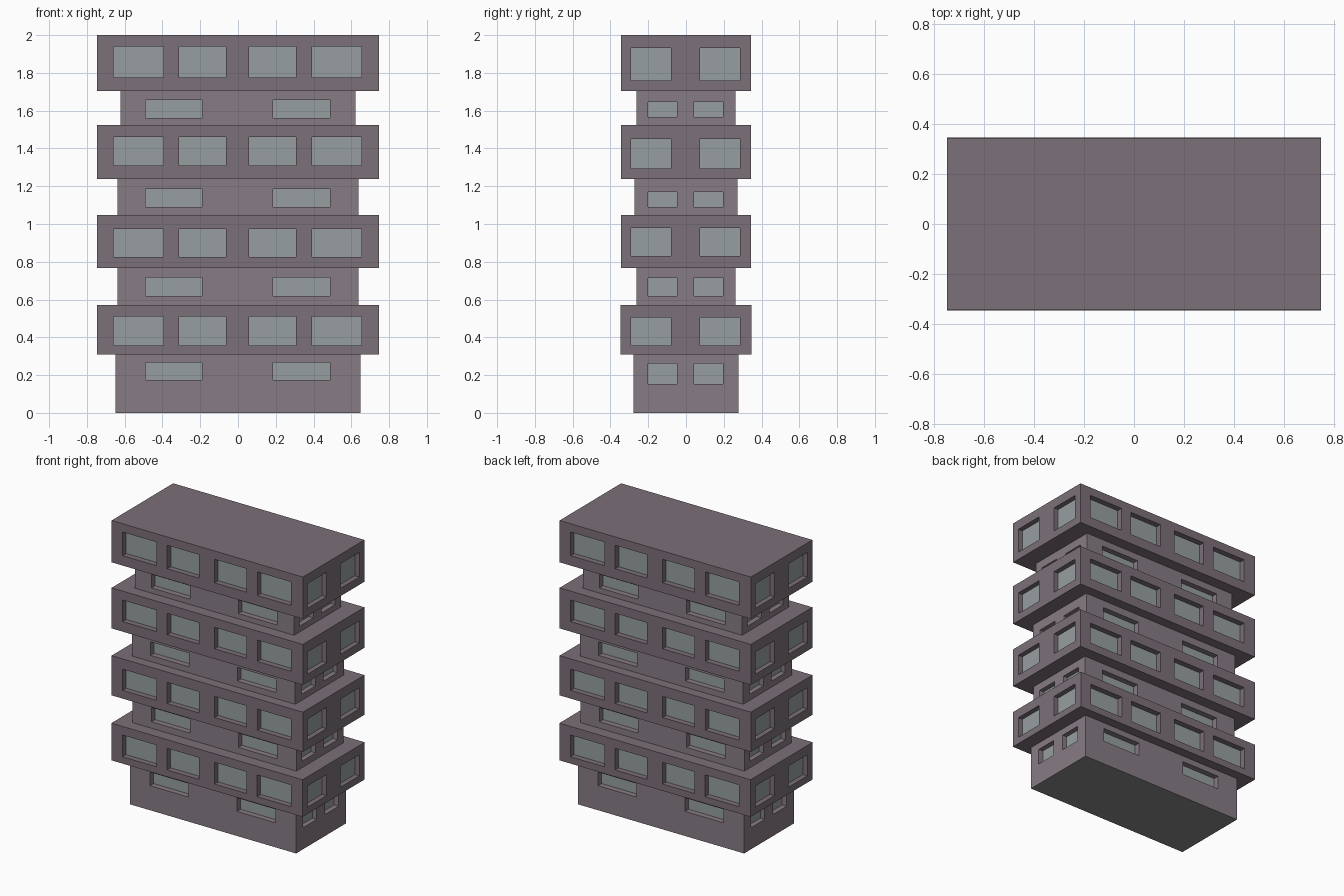
import bpy, bmesh
from mathutils import Matrix, Vector
from math import pi

if "Cube" in bpy.data.objects:
    bpy.data.objects.remove(bpy.data.objects["Cube"])


def material(name, rgb):
    m = bpy.data.materials.new(name)
    m.diffuse_color = (*rgb, 1)
    m.use_nodes = True
    m.node_tree.nodes["Principled BSDF"].inputs["Base Color"].default_value = m.diffuse_color
    return m


SLAB = material("slab_wall", (0.20, 0.16, 0.19))
NECK = material("recessed_wall", (0.245, 0.20, 0.235))
GLASS = material("window_glass", (0.31, 0.345, 0.35))
UNDER = material("underside", (0.25, 0.25, 0.25))


def wall(bm, half, dist, z0, z1, spans, w0, w1, depth, turn):
    """Wall with recessed windows, built facing -y, then turned about z."""
    rot = Matrix.Rotation(turn, 3, 'Z')

    def quad(pts, mat=0):
        f = bm.faces.new([bm.verts.new(rot @ Vector(p)) for p in pts])
        f.material_index = mat

    us = [-half] + [u for s in spans for u in s] + [half]
    zs = [z0, w0, w1, z1]
    a, b = -dist, -dist + depth
    for i in range(len(us) - 1):
        l, r = us[i], us[i + 1]
        for j in range(3):
            lo, hi = zs[j], zs[j + 1]
            if i % 2 == 1 and j == 1:
                # glass pane and its four reveals
                quad([(l, b, lo), (r, b, lo), (r, b, hi), (l, b, hi)], 1)
                quad([(l, a, lo), (r, a, lo), (r, b, lo), (l, b, lo)])
                quad([(l, b, hi), (r, b, hi), (r, a, hi), (l, a, hi)])
                quad([(l, a, lo), (l, b, lo), (l, b, hi), (l, a, hi)])
                quad([(r, b, lo), (r, a, lo), (r, a, hi), (r, b, hi)])
            else:
                quad([(l, a, lo), (r, a, lo), (r, a, hi), (l, a, hi)])


def storey(name, hx, hy, z0, z1, front_z, side_z, front, side, mat, bottom, top):
    bm = bmesh.new()
    for k in range(2):
        wall(bm, hx, hy, z0, z1, front, *front_z, 0.04, k * pi)
        wall(bm, hy, hx, z0, z1, side, *side_z, 0.035, k * pi + pi / 2)
    # floor and roof plates
    ring = [(-hx, -hy), (hx, -hy), (hx, hy), (-hx, hy)]
    if bottom is not None:
        f = bm.faces.new([bm.verts.new((x, y, z0)) for x, y in reversed(ring)])
        f.material_index = bottom
    if top:
        bm.faces.new([bm.verts.new((x, y, z1)) for x, y in ring])
    bmesh.ops.remove_doubles(bm, verts=bm.verts, dist=1e-5)
    me = bpy.data.meshes.new(name)
    bm.to_mesh(me)
    bm.free()
    for m in (mat, GLASS, UNDER):
        me.materials.append(m)
    bpy.context.collection.objects.link(bpy.data.objects.new(name, me))


# window spans along each wall
SLAB_FRONT = [(-0.66, -0.395), (-0.312, -0.063), (0.058, 0.307), (0.391, 0.655)]
SLAB_SIDE = [(-0.291, -0.079), (0.074, 0.286)]
NECK_FRONT = [(-0.491, -0.19), (0.186, 0.487)]
NECK_SIDE = [(-0.2, -0.048), (0.043, 0.196)]

# overhanging storeys: half depth, z range, front and side window heights
slabs = [
    (0.346, 0.31, 0.572, (0.358, 0.511), (0.358, 0.506)),
    (0.343, 0.767, 1.047, (0.825, 0.974), (0.83, 0.979)),
    (0.343, 1.239, 1.525, (1.31, 1.461), (1.295, 1.451)),
    (0.343, 1.705, 2.0, (1.775, 1.941), (1.76, 1.933)),
]
for i, (hy, z0, z1, fz, sz) in enumerate(slabs, 1):
    storey(f"overhanging_storey_{i}", 0.746, hy, z0, z1, fz, sz,
           SLAB_FRONT, SLAB_SIDE, SLAB, 0, True)

# recessed storeys: half width, half depth, z range, window heights
necks = [
    (0.648, 0.278, 0.0, 0.31, (0.173, 0.268), (0.152, 0.262)),
    (0.639, 0.262, 0.572, 0.767, (0.618, 0.718), (0.618, 0.713)),
    (0.637, 0.273, 1.047, 1.239, (1.09, 1.186), (1.09, 1.17)),
    (0.621, 0.262, 1.525, 1.705, (1.562, 1.657), (1.566, 1.647)),
]
for i, (hx, hy, z0, z1, fz, sz) in enumerate(necks, 1):
    storey(f"recessed_storey_{i}", hx, hy, z0, z1, fz, sz,
           NECK_FRONT, NECK_SIDE, NECK, 2 if i == 1 else None, False)
